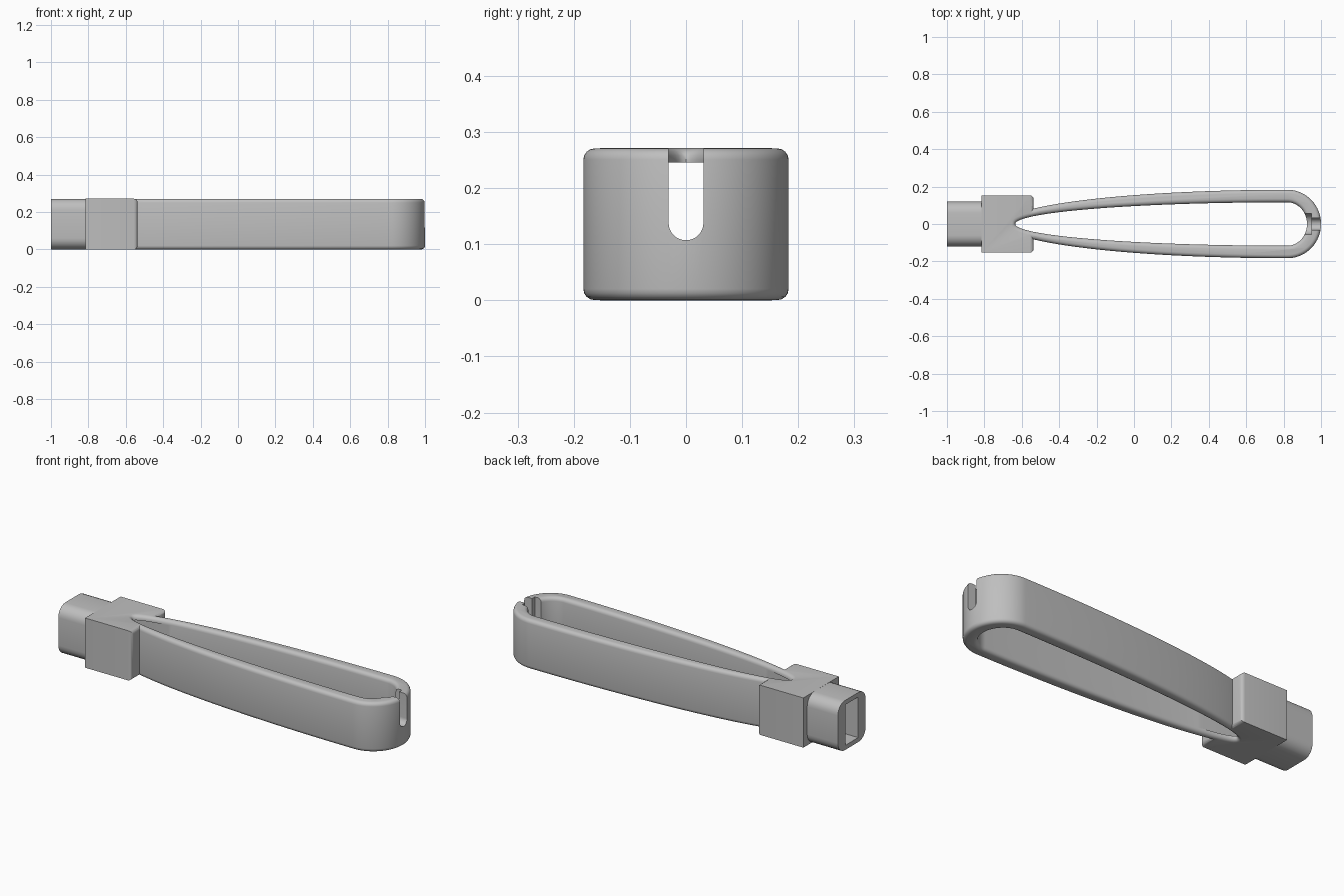
import bpy, bmesh
from math import sin, cos, pi, sqrt

H = 0.271     # height of the whole body
R = 0.02      # rounding of the long edges
GAP = 0.0004  # keeps overlapping parts from sharing a plane

cube = bpy.data.objects.get("Cube")
if cube:
    bpy.data.objects.remove(cube, do_unlink=True)

grey = bpy.data.materials.new("grey plastic")
grey.use_nodes = True
colour = (0.52, 0.52, 0.52, 1)
grey.diffuse_color = colour
grey.node_tree.nodes["Principled BSDF"].inputs["Base Color"].default_value = colour


def finish(name, bm):
    bmesh.ops.recalc_face_normals(bm, faces=bm.faces)
    mesh = bpy.data.meshes.new(name)
    bm.to_mesh(mesh)
    bm.free()
    ob = bpy.data.objects.new(name, mesh)
    bpy.context.collection.objects.link(ob)
    mesh.materials.append(grey)
    return ob


def loft(name, rings):
    """Closed solid through rings of equal point count."""
    bm = bmesh.new()
    loops = [[bm.verts.new(p) for p in ring] for ring in rings]
    n = len(loops[0])
    for a, b in zip(loops, loops[1:]):
        for i in range(n):
            j = (i + 1) % n
            bm.faces.new((a[i], a[j], b[j], b[i]))
    bm.faces.new(loops[0])
    bm.faces.new(loops[-1])
    return finish(name, bm)


def box(name, x0, x1, half, z0, z1, pick=None, width=0.0, segments=4):
    """Box whose edges chosen by pick(edge) are rounded."""
    bm = bmesh.new()
    bmesh.ops.create_cube(bm, size=1)
    for v in bm.verts:
        v.co = ((x0 + x1) / 2 + v.co.x * (x1 - x0), v.co.y * 2 * half,
                (z0 + z1) / 2 + v.co.z * (z1 - z0))
    if pick:
        bmesh.ops.bevel(bm, geom=[e for e in bm.edges if pick(e)], offset=width,
                        segments=segments, profile=0.5, affect='EDGES')
    return finish(name, bm)


def teardrop(x0, xc, x1, half, off, z, n=120):
    """Two half ellipses, a long one and a short one, moved outward by off."""
    ring = []
    for i in range(n):
        a = 2 * pi * i / n
        c, s = cos(a), sin(a)
        rx = x1 - xc if c > 0 else xc - x0
        nx, ny = c / rx, s / half
        k = off / sqrt(nx * nx + ny * ny)
        ring.append((xc + rx * c + nx * k, half * s + ny * k, z))
    return ring


def u_cutter(name, x0, x1, r, zc):
    """Upright slot with a round bottom, open at the top."""
    prof = [(r * cos(pi + pi * i / 16), zc + r * sin(pi + pi * i / 16)) for i in range(17)]
    prof += [(r, H + 0.1), (-r, H + 0.1)]
    return loft(name, [[(x, y, z) for y, z in prof] for x in (x0, x1)])


def combine(target, other, op):
    mod = target.modifiers.new("combine", 'BOOLEAN')
    mod.object, mod.operation, mod.solver = other, op, 'EXACT'
    bpy.context.view_layer.objects.active = target
    bpy.ops.object.modifier_apply(modifier=mod.name)
    bpy.data.objects.remove(other, do_unlink=True)


# Height steps of a quarter-round edge, from the bottom up: (inset, z)
steps = [pi / 2 * i / 4 for i in range(5)]
lower = [(R * (1 - sin(a)), GAP + R * (1 - cos(a))) for a in steps]
edge = lower + [(d, H - z) for d, z in reversed(lower)]

# Loop handle: solid outer shape with rounded rims
body = loft("loop_handle", [teardrop(-0.70, 0.82, 1.0, 0.183, -d, z) for d, z in edge])

# Collar block, rounded around its face toward the loop
collar = box("collar", -0.815, -0.537, 0.153, 0, H,
             lambda e: all(v.co.x > -0.6 for v in e.verts), R)
combine(body, collar, 'UNION')

# Plug end with rounded lengthwise edges
plug = box("plug", -1.0, -0.75, 0.12, GAP, H - GAP,
           lambda e: abs(e.verts[0].co.x - e.verts[1].co.x) > 0.1, 0.06, 6)
combine(body, plug, 'UNION')

# Opening of the loop, flared at both rims and running past them
rings = [(0.05, -0.006)] + edge[1:-1] + [(0.05, H + 0.006)]
combine(body, loft("opening", [teardrop(-0.635, 0.82, 0.925, 0.116, d, z)
                               for d, z in rings]), 'DIFFERENCE')

# Rectangular channel through plug and collar
combine(body, box("channel", -1.1, -0.45, 0.055, 0.025, 0.246), 'DIFFERENCE')

# Slot in the loop end, with a wider recess on the inside
combine(body, u_cutter("slot", 0.85, 1.1, 0.031, 0.138), 'DIFFERENCE')
combine(body, u_cutter("slot_recess", 0.85, 0.95, 0.055, 0.138), 'DIFFERENCE')

# Smooth curved walls, crisp corners
bpy.ops.object.select_all(action='DESELECT')
body.select_set(True)
bpy.context.view_layer.objects.active = body
bpy.ops.object.shade_smooth_by_angle(angle=0.6)
